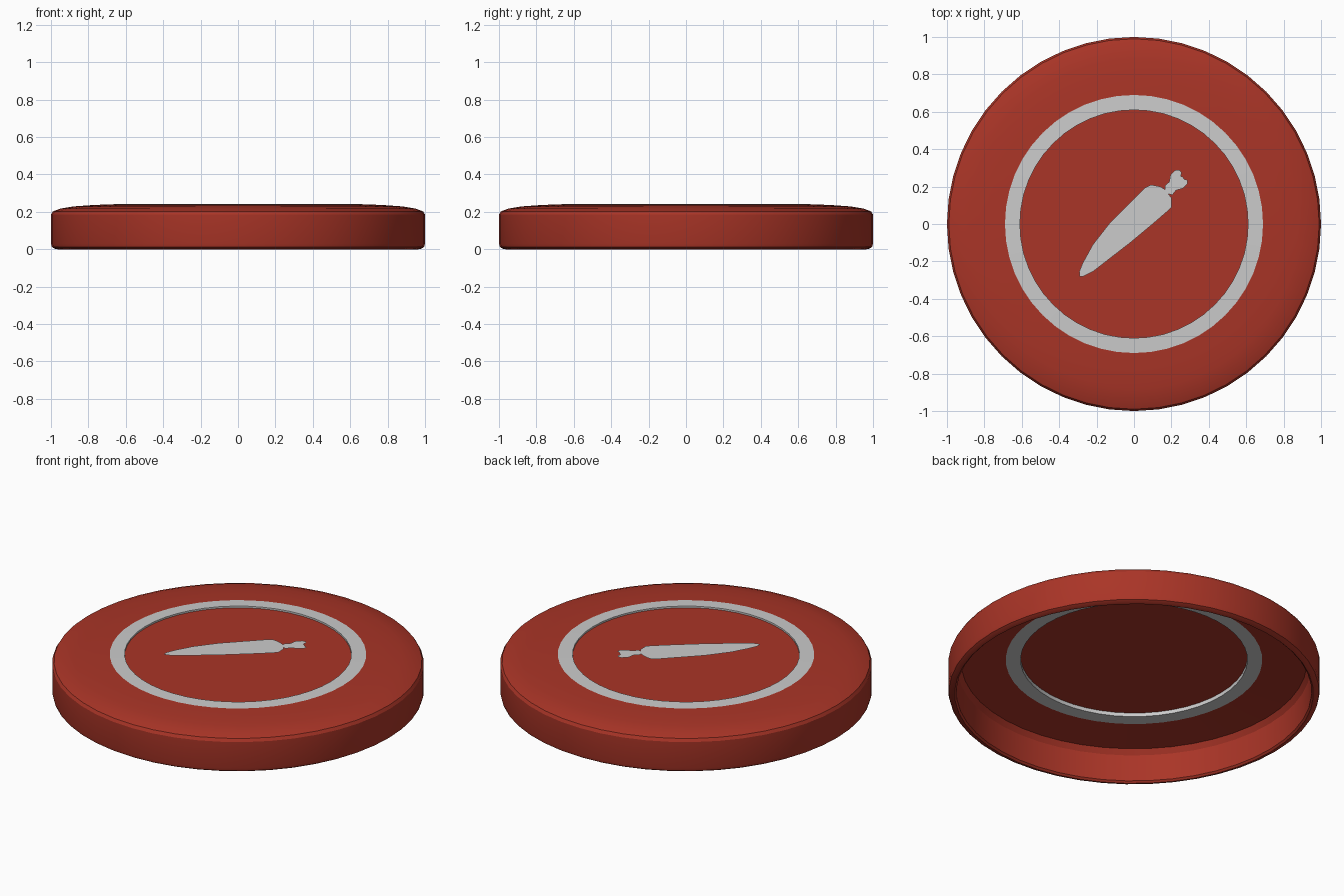
import bpy, bmesh, math

if "Cube" in bpy.data.objects:
    bpy.data.objects.remove(bpy.data.objects["Cube"])

N = 48


def material(name, rgb):
    m = bpy.data.materials.new(name)
    m.diffuse_color = (*rgb, 1)
    m.use_nodes = True
    m.node_tree.nodes["Principled BSDF"].inputs["Base Color"].default_value = m.diffuse_color
    return m


red = material("red", (0.40, 0.035, 0.02))


def finish(name, bm, mat=None, smooth=True):
    bmesh.ops.recalc_face_normals(bm, faces=bm.faces)
    mesh = bpy.data.meshes.new(name)
    bm.to_mesh(mesh)
    bm.free()
    ob = bpy.data.objects.new(name, mesh)
    bpy.context.collection.objects.link(ob)
    if mat:
        mesh.materials.append(mat)
    if smooth:
        bpy.ops.object.select_all(action='DESELECT')
        ob.select_set(True)
        bpy.context.view_layer.objects.active = ob
        bpy.ops.object.shade_smooth_by_angle(angle=math.radians(30))
    return ob


def lathe(name, profile, mat=None, closed=False):
    """Revolve an (r, z) profile around the z axis."""
    bm = bmesh.new()
    rings = [[bm.verts.new((r * math.cos(2 * math.pi * i / N),
                            r * math.sin(2 * math.pi * i / N), z))
              for i in range(N)] for r, z in profile]
    pairs = list(zip(rings, rings[1:]))
    if closed:
        pairs.append((rings[-1], rings[0]))
    for a, b in pairs:
        for i in range(N):
            j = (i + 1) % N
            bm.faces.new((a[i], a[j], b[j], b[i]))
    return finish(name, bm, mat)


def flat_shape(name, outline, z, mat=None):
    bm = bmesh.new()
    f = bm.faces.new([bm.verts.new((x, y, z)) for x, y in outline])
    f.normal_update()
    if f.normal.z < 0:
        f.normal_flip()
    bmesh.ops.triangulate(bm, faces=[f])
    return finish(name, bm, mat, smooth=False)


# hollow cap shell, open underneath
lathe("cap_shell", [
    (0.69, 0.21), (0.93, 0.195), (0.95, 0.165), (0.955, 0.01), (0.965, 0.0),
    (0.98, 0.003), (0.995, 0.012), (1.0, 0.03), (1.0, 0.185), (0.99, 0.202),
    (0.95, 0.217), (0.88, 0.229), (0.78, 0.236), (0.69, 0.24)], red)

# inlaid grey ring
lathe("inlay_ring", [(0.69, 0.21), (0.69, 0.24), (0.61, 0.242), (0.61, 0.21)],
      closed=True)

# thin centre panel
flat_shape("centre_panel", [(0.61 * math.cos(2 * math.pi * i / N),
                             0.61 * math.sin(2 * math.pi * i / N))
                            for i in range(N)], 0.232, red)

# flat carrot decoration: root and leafy top
flat_shape("carrot_root", [
    (-0.29, -0.28), (-0.27, -0.28), (-0.22, -0.255), (-0.13, -0.185),
    (-0.02, -0.10), (0.10, 0.0), (0.175, 0.065), (0.20, 0.09), (0.20, 0.14),
    (0.185, 0.16), (0.165, 0.185), (0.14, 0.20), (0.09, 0.21), (0.06, 0.195),
    (-0.02, 0.115), (-0.13, 0.005), (-0.22, -0.11), (-0.275, -0.21),
    (-0.293, -0.255)], 0.27)
flat_shape("carrot_leaves", [
    (0.165, 0.185), (0.185, 0.16), (0.205, 0.155), (0.225, 0.18), (0.26, 0.19),
    (0.285, 0.215), (0.287, 0.235), (0.268, 0.24), (0.262, 0.252),
    (0.25, 0.255), (0.255, 0.275), (0.243, 0.29), (0.22, 0.287),
    (0.195, 0.262), (0.188, 0.225), (0.165, 0.205)], 0.27)
